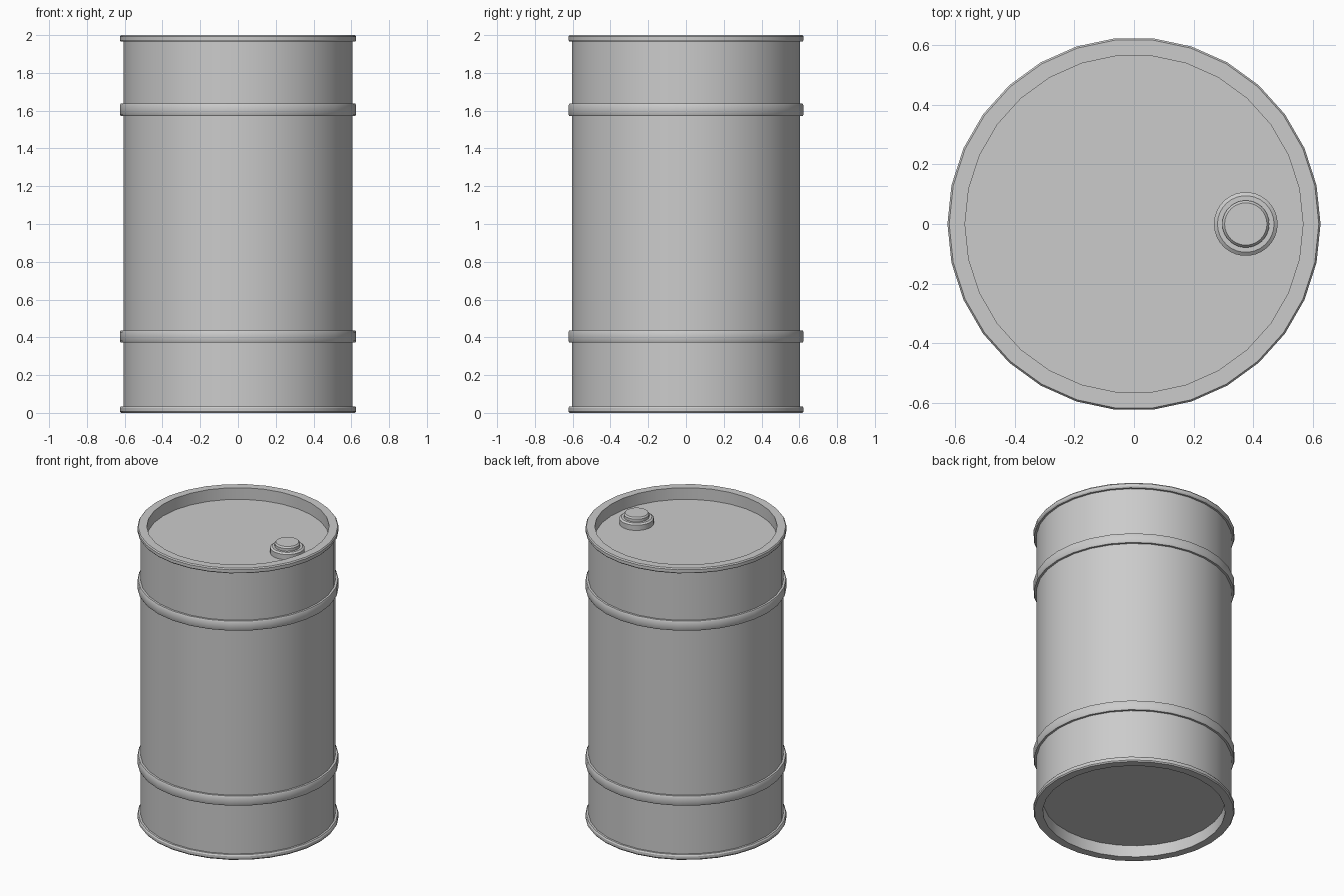
import bpy, bmesh, math

if "Cube" in bpy.data.objects:
    bpy.data.objects.remove(bpy.data.objects["Cube"])


def lathe(name, profile, sides, cx=0.0):
    """Revolve (radius, z) points about z; zero-ring ends are filled with flat caps."""
    bm = bmesh.new()
    rings = []
    for r, z in profile:
        rings.append([bm.verts.new((cx + r * math.cos(2 * math.pi * i / sides),
                                    r * math.sin(2 * math.pi * i / sides), z))
                      for i in range(sides)])
    for a, b in zip(rings, rings[1:]):
        for i in range(sides):
            j = (i + 1) % sides
            bm.faces.new((a[i], a[j], b[j], b[i]))
    bm.faces.new(rings[0][::-1])
    bm.faces.new(rings[-1])
    bmesh.ops.recalc_face_normals(bm, faces=bm.faces)
    mesh = bpy.data.meshes.new(name)
    bm.to_mesh(mesh)
    bm.free()
    obj = bpy.data.objects.new(name, mesh)
    bpy.context.collection.objects.link(obj)
    bpy.ops.object.select_all(action='DESELECT')
    obj.select_set(True)
    bpy.context.view_layer.objects.active = obj
    bpy.ops.object.shade_smooth_by_angle(angle=math.radians(30))
    return obj


BODY, RIM, INNER, RECESS = 0.607, 0.626, 0.567, 0.08
LID = 2 - RECESS


def hoop(z0, z1):
    """Raised rolling hoop with chamfered edges."""
    return [(BODY, z0), (RIM - 0.005, z0), (RIM, z0 + 0.009),
            (RIM, z1 - 0.009), (RIM - 0.005, z1), (BODY, z1)]


# Drum shell: recessed base, bottom rim, two hoops, top rim, recessed lid
bottom_rim = [(INNER, RECESS), (INNER, 0), (RIM - 0.006, 0), (RIM, 0.008),
              (RIM, 0.026), (RIM - 0.006, 0.035), (BODY, 0.035)]
top_rim = [(r, 2 - z) for r, z in reversed(bottom_rim)]
lathe("drum_shell", bottom_rim + hoop(0.372, 0.437) + hoop(1.572, 1.637) + top_rim, 30)

# Filler collar and its plug on the lid
lathe("filler_collar", [(0.107, LID - 0.005), (0.107, LID + 0.036),
                        (0.095, LID + 0.045), (0.078, LID + 0.045)], 30, 0.375)
lathe("filler_plug", [(0.079, LID + 0.04), (0.079, LID + 0.064),
                      (0.071, LID + 0.074)], 30, 0.375)
